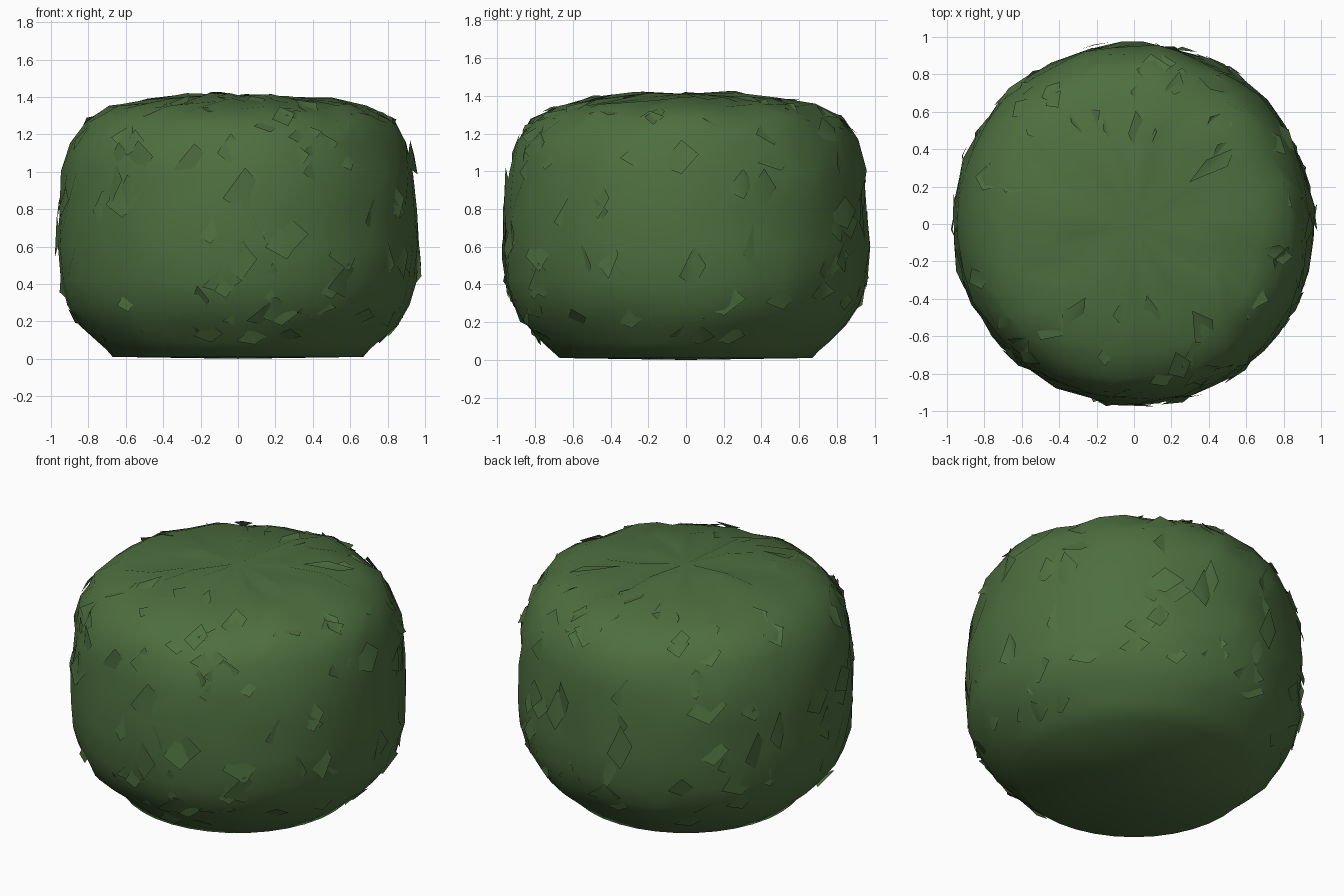
import bpy, bmesh, math, random
from mathutils import Vector, noise

random.seed(7)
if "Cube" in bpy.data.objects:
    bpy.data.objects.remove(bpy.data.objects["Cube"])

green = bpy.data.materials.new("leaf green")
green.use_nodes = True
colour = (0.075, 0.158, 0.05, 1)
green.diffuse_color = colour
green.node_tree.nodes["Principled BSDF"].inputs["Base Color"].default_value = colour

# Radius and height from the base up to the crown
PROFILE = [(0.67, 0.01), (0.75, 0.09), (0.85, 0.18), (0.92, 0.29), (0.96, 0.42),
           (0.97, 0.6), (0.965, 0.8), (0.95, 1.0), (0.91, 1.16), (0.83, 1.28),
           (0.69, 1.35), (0.5, 1.385), (0.27, 1.41)]
SIDES = 36


def finish(bm, name):
    mesh = bpy.data.meshes.new(name)
    bm.to_mesh(mesh)
    bm.free()
    mesh.materials.append(green)
    mesh.shade_smooth()
    obj = bpy.data.objects.new(name, mesh)
    bpy.context.collection.objects.link(obj)
    return obj


def surface(t, angle):
    """Point on the clipped bush shape, t runs along the profile."""
    i = min(int(t), len(PROFILE) - 2)
    r, z = Vector(PROFILE[i]).lerp(Vector(PROFILE[i + 1]), t - i)
    p = Vector((r * math.cos(angle), r * math.sin(angle), z))
    if t > 0.5:
        bump = 0.02 * noise.noise(p * 4)
        p += Vector((p.x, p.y, (p.z - 0.7) * 0.6)).normalized() * bump
    return p


# Body: turned profile with an uneven clipped surface
bm = bmesh.new()
rings = []
for i in range(len(PROFILE)):
    ring = []
    for s in range(SIDES):
        wobble = random.uniform(-0.25, 0.25) if i else 0
        p = surface(i, 2 * math.pi * (s + wobble + 0.5 * (i % 2)) / SIDES)
        if i:
            p *= random.uniform(0.988, 1.006)
        ring.append(bm.verts.new(p))
    rings.append(ring)
for low, high in zip(rings, rings[1:]):
    for s in range(SIDES):
        n = (s + 1) % SIDES
        bm.faces.new((low[s], low[n], high[n], high[s]))
bottom = bm.verts.new((0, 0, 0))
crown = bm.verts.new((0, 0, 1.41))
for s in range(SIDES):
    n = (s + 1) % SIDES
    bm.faces.new((bottom, rings[0][n], rings[0][s]))
    bm.faces.new((crown, rings[-1][s], rings[-1][n]))
finish(bm, "bush_body")

# Leaf tufts: shallow patches whose tips lift out of the surface
bm = bmesh.new()
for k in range(150):
    t = random.uniform(1.2, 11.2)
    a = random.uniform(0, 2 * math.pi)
    width, height = random.uniform(0.06, 0.13), random.uniform(0.5, 0.9)
    centre = surface(t, a)
    out = Vector((centre.x, centre.y, (centre.z - 0.7) * 0.9)).normalized()
    if t > 10:
        out = Vector((0, 0, 1))
    corners = []
    for du, dv in ((-1, -0.3), (0.1, -0.8), (1, 0.1), (0.1, 0.8)):
        p = surface(min(max(t + dv * height, 1), 12), a + du * width)
        lift = random.choice((-0.02, -0.01, 0.006, 0.016))
        corners.append(bm.verts.new(p + out * lift))
    for tri in ((0, 1, 3), (1, 2, 3)):
        bm.faces.new([corners[c] for c in tri])
finish(bm, "leaf_tufts")
